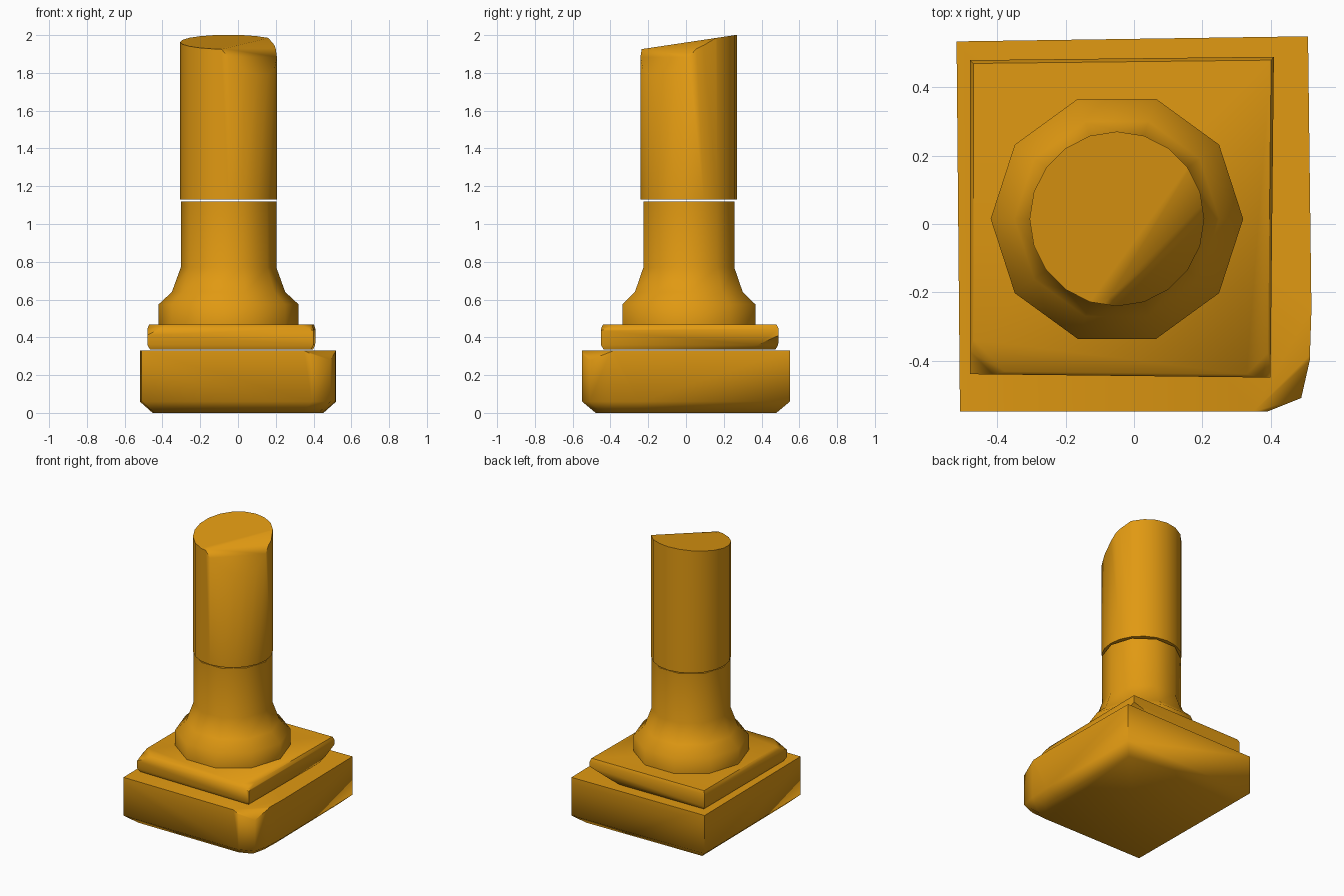
import bpy
import bmesh
from math import cos, sin, tau, radians
from mathutils import Vector

cube = bpy.data.objects.get("Cube")
if cube:
    bpy.data.objects.remove(cube, do_unlink=True)

ochre = bpy.data.materials.new("ochre_stone")
ochre.use_nodes = True
colour = (0.75, 0.32, 0.006, 1)
ochre.diffuse_color = colour
ochre.node_tree.nodes["Principled BSDF"].inputs["Base Color"].default_value = colour


def polygon(sides):
    return [(cos(tau * i / sides), sin(tau * i / sides)) for i in range(sides)]


def loft(name, outline, levels, centre=(0, 0), chips=()):
    """Stack scaled copies of an outline, cap both ends, then slice off chips.
    levels: (scale, z); chips: (point on plane, outward normal)."""
    bm = bmesh.new()
    rings = [[bm.verts.new((centre[0] + x * s, centre[1] + y * s, z)) for x, y in outline]
             for s, z in levels]
    n = len(outline)
    for low, high in zip(rings, rings[1:]):
        for i in range(n):
            j = (i + 1) % n
            bm.faces.new((low[i], low[j], high[j], high[i]))
    bm.faces.new(rings[0][::-1])
    bm.faces.new(rings[-1])
    for point, normal in chips:
        cut = bmesh.ops.bisect_plane(
            bm, geom=bm.verts[:] + bm.edges[:] + bm.faces[:],
            plane_co=Vector(point), plane_no=Vector(normal), clear_outer=True)
        edges = [e for e in cut["geom_cut"] if isinstance(e, bmesh.types.BMEdge)]
        bmesh.ops.contextual_create(bm, geom=edges)
    bmesh.ops.recalc_face_normals(bm, faces=bm.faces)
    mesh = bpy.data.meshes.new(name)
    bm.to_mesh(mesh)
    bm.free()
    mesh.materials.append(ochre)
    obj = bpy.data.objects.new(name, mesh)
    bpy.context.collection.objects.link(obj)
    bpy.ops.object.select_all(action="DESELECT")
    obj.select_set(True)
    bpy.context.view_layer.objects.active = obj
    bpy.ops.object.shade_smooth_by_angle(angle=radians(58))
    return obj


# Plinth: worn block with one rounded corner and a chamfered underside
loft("plinth",
     [(-0.51, -0.55), (0.39, -0.55), (0.49, -0.51), (0.515, -0.4),
      (0.52, -0.25), (0.51, 0.55), (-0.52, 0.535)],
     [(0.87, 0), (1, 0.06), (1, 0.33)],
     chips=[((0.44, -0.46, 0.33), (0.5, -0.5, 1))])

# Upper slab: thinner block with chipped corners
loft("upper_slab",
     [(-0.48, -0.44), (0.4, -0.45), (0.41, 0.49), (-0.48, 0.48)],
     [(0.97, 0.335), (1, 0.36), (1, 0.445), (0.98, 0.467)],
     chips=[((0.41, 0.49, 0.41), (0.3, 0.45, -1)),
            ((-0.42, -0.39, 0.467), (-0.5, -0.5, 1)),
            ((0.36, -0.41, 0.467), (0.4, -0.4, 1))])

# Flared ten-sided foot and lower shaft
axis = (-0.05, 0.015)
loft("lower_shaft", polygon(10),
     [(0.37, 0.465), (0.37, 0.575), (0.3, 0.64), (0.253, 0.77), (0.253, 1.12)], axis)

# Upper shaft with a sloping broken top
loft("broken_shaft", polygon(20), [(0.256, 1.13), (0.256, 2.1)], axis,
     chips=[((0, 0.26, 2.0), (0, -0.15, 1)),
            ((axis[0] + 0.13, axis[1] - 0.13, 1.88), (0.94, -0.94, 1)),
            ((axis[0] + 0.09, axis[1] - 0.09, 1.94), (0.4, -0.4, 1))])
